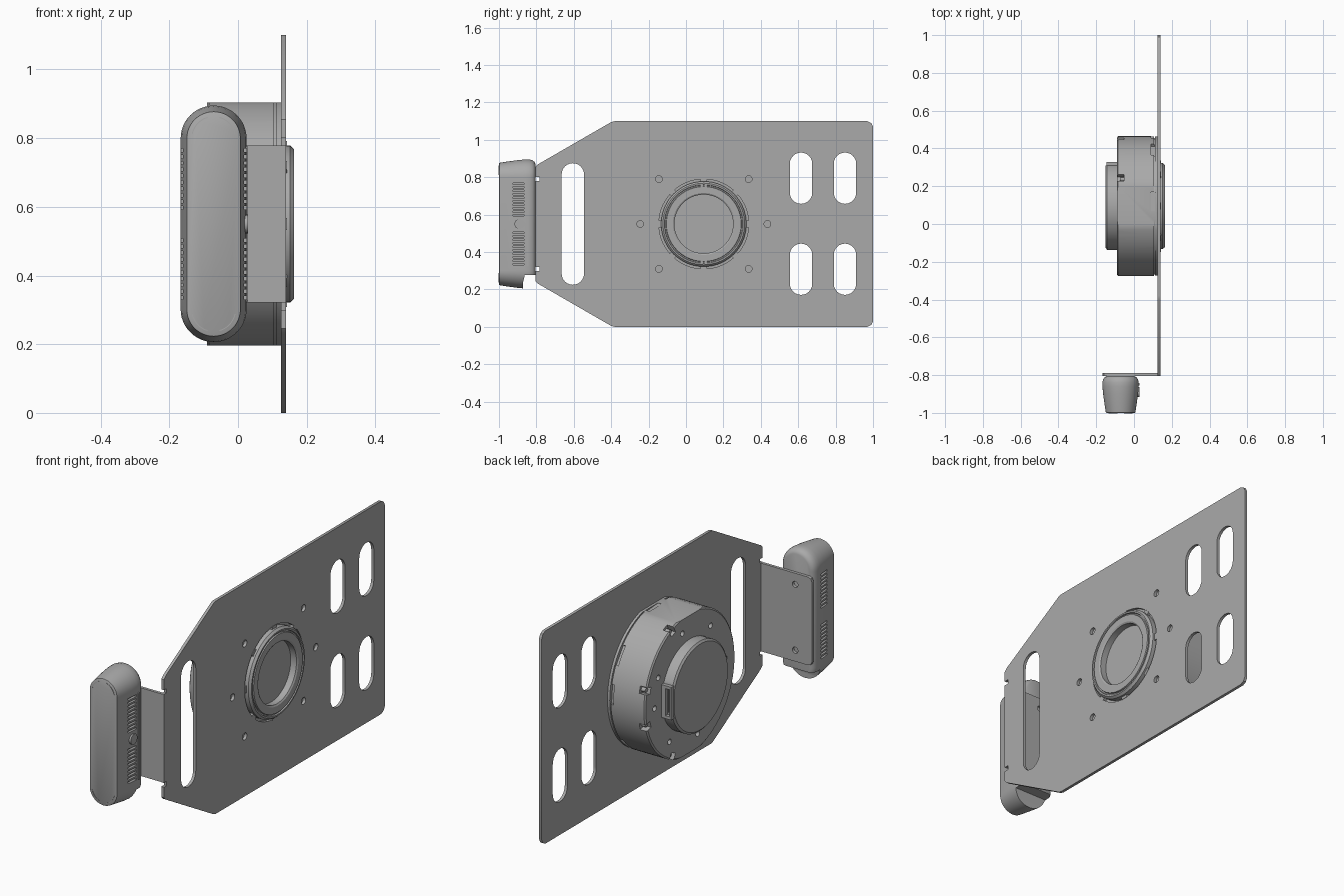
import bpy, bmesh
from math import sin, cos, pi, radians
from mathutils import Matrix, Vector

if "Cube" in bpy.data.objects:
    bpy.data.objects.remove(bpy.data.objects["Cube"])

grey = bpy.data.materials.new("mid grey")
grey.use_nodes = True
grey.diffuse_color = (0.4, 0.4, 0.4, 1)
grey.node_tree.nodes["Principled BSDF"].inputs["Base Color"].default_value = (0.4, 0.4, 0.4, 1)

HUB_Y, MID = 0.095, 0.55      # motor axis
CAM_X, CAM_HALF = -0.071, 0.249


def finish(name, bm):
    bmesh.ops.recalc_face_normals(bm, faces=bm.faces)
    mesh = bpy.data.meshes.new(name)
    bm.to_mesh(mesh)
    bm.free()
    obj = bpy.data.objects.new(name, mesh)
    bpy.context.collection.objects.link(obj)
    mesh.materials.append(grey)
    return obj


def loft(name, rings):
    """Skin a list of equal-length closed rings and cap both ends."""
    bm = bmesh.new()
    loops = [[bm.verts.new(p) for p in ring] for ring in rings]
    n = len(loops[0])
    for a, b in zip(loops, loops[1:]):
        for i in range(n):
            bm.faces.new((a[i], a[(i + 1) % n], b[(i + 1) % n], b[i]))
    bm.faces.new(loops[0])
    bm.faces.new(loops[-1])
    return finish(name, bm)


def stadium(u, v, r, half, n=12):
    """Upright rounded slot outline."""
    top = [(u + r * cos(pi * i / n), v + half + r * sin(pi * i / n)) for i in range(n + 1)]
    return top + [(2 * u - a, 2 * v - b) for a, b in top]


def circle(u, v, r, n=24):
    return [(u + r * cos(2 * pi * i / n), v + r * sin(2 * pi * i / n)) for i in range(n)]


def along_x(name, pts, a, b):
    return loft(name, [[(x, u, v) for u, v in pts] for x in (a, b)])


def along_y(name, pts, a, b):
    return loft(name, [[(u, y, v) for u, v in pts] for y in (a, b)])


def turned(name, profile, n=72):
    """Solid of revolution about the motor axis from (x, radius) pairs."""
    return loft(name, [[(x, u, v) for u, v in circle(HUB_Y, MID, r, n)] for x, r in profile])


def box(name, lo, hi, turn=None):
    bm = bmesh.new()
    bmesh.ops.create_cube(bm, size=1)
    lo, hi = Vector(lo), Vector(hi)
    bm.transform(Matrix.Translation((lo + hi) / 2) @ Matrix.Diagonal((hi - lo).to_4d()))
    if turn is not None:      # box given relative to the motor axis
        bm.transform(Matrix.Translation((0, HUB_Y, MID)) @ Matrix.Rotation(turn, 4, 'X'))
    return finish(name, bm)


def cut(obj, cutters, operation='DIFFERENCE'):
    for c in cutters:
        c.hide_render = True
        mod = obj.modifiers.new("cut", 'BOOLEAN')
        mod.operation, mod.object, mod.solver = operation, c, 'EXACT'
    bpy.context.view_layer.update()
    graph = bpy.context.evaluated_depsgraph_get()
    mesh = bpy.data.meshes.new_from_object(obj.evaluated_get(graph))
    obj.modifiers.clear()
    obj.data = mesh
    for c in cutters:
        bpy.data.objects.remove(c)


def smooth(obj, angle=30):
    bpy.ops.object.select_all(action='DESELECT')
    obj.select_set(True)
    bpy.context.view_layer.objects.active = obj
    bpy.ops.object.shade_smooth_by_angle(angle=radians(angle))


# Mounting plate with slots, bolt holes, hub opening and bend reliefs
half_outline = [(-0.805, 0.245), (-0.79, 0.23), (-0.40, 0.005), (-0.38, 0), (0.97, 0), (0.99, 0.01), (1, 0.03)]
outline = half_outline + [(y, 1.1 - z) for y, z in reversed(half_outline)]
plate = along_x("mounting_plate", outline, 0.125, 0.14)
holes = [along_x("cutter", stadium(-0.605, MID, 0.06, 0.265), 0.1, 0.2),
         along_x("cutter", circle(HUB_Y, MID, 0.24, 72), 0.1, 0.2)]
for y in (0.615, 0.85):
    for z in (0.308, 0.795):
        holes.append(along_x("cutter", stadium(y, z, 0.06, 0.077), 0.1, 0.2))
for side in (-1, 1):
    for y, z in ((0.24, 0.24), (0.24, -0.24), (0.34, 0)):
        holes.append(along_x("cutter", circle(HUB_Y + side * y, MID + z, 0.018), 0.1, 0.2))
    z = MID + side * 0.24
    holes.append(box("cutter", (0.1, -0.9, z - 0.011), (0.2, -0.782, z + 0.011)))
cut(plate, holes)
smooth(plate)

# Bent flange carrying the sensor
flange_half = [(0.139, 0.322), (-0.145, 0.322), (-0.16, 0.328), (-0.168, 0.345)]
flange = along_y("sensor_flange", flange_half + [(x, 1.1 - z) for x, z in reversed(flange_half)], -0.805, -0.79)
cut(flange, [along_y("cutter", circle(CAM_X, MID + s * 0.17, 0.016), -0.9, -0.7) for s in (-1, 1)])
smooth(flange)

# Motor drum: flattened top and bottom, rim notches and face screw holes
drum = turned("motor_drum", [(-0.09, 0.362), (-0.084, 0.37), (0.105, 0.37), (0.105, 0.362),
                             (0.112, 0.362), (0.112, 0.368), (0.125, 0.368)])
cut(drum, [box("cutter", (-0.5, -1, MID - 0.354), (0.5, 1, MID + 0.354))], 'INTERSECT')
notches = []
for a in (15, 66, 114, 165, 195, 246, 294, 345):
    t = radians(a)
    notches.append(box("cutter", (-0.2, 0.335, -0.018), (-0.052, 0.45, 0.018), t))
    notches.append(box("cutter", (0.09, 0.35, -0.05), (0.112, 0.45, 0.05), t + 0.35))
    notches.append(along_x("cutter", circle(HUB_Y + 0.29 * cos(t + 0.2), MID + 0.29 * sin(t + 0.2), 0.014, 16), -0.2, -0.06))
cut(drum, notches)
smooth(drum)

# Screws sitting in the rim notches
for a in (15, 66, 114, 165, 195, 246, 294, 345):
    t = radians(a)
    smooth(along_x("rim_screw", circle(HUB_Y + 0.347 * cos(t), MID + 0.347 * sin(t), 0.011, 16), -0.075, -0.04))

# Rear cover with connector socket
cover = turned("rear_cover", [(-0.085, 0.232), (-0.142, 0.232), (-0.15, 0.222)])
cut(cover, [box("cutter", (-0.2, 0.215, -0.2), (-0.105, 0.4, 0.2), 0),
            box("cutter", (-0.14, 0.17, -0.06), (-0.115, 0.3, 0.06), 0)])
smooth(cover)
socket = box("connector_housing", (-0.146, HUB_Y + 0.2, MID - 0.085), (-0.09, HUB_Y + 0.234, MID + 0.085))
cut(socket, [box("cutter", (-0.137, 0.21, -0.07), (-0.112, 0.3, 0.07), 0)])

# Output hub: stepped ring with a recessed centre
hub = turned("output_hub", [(0.11, 0.228), (0.152, 0.228), (0.163, 0.218), (0.163, 0.21), (0.156, 0.208),
                            (0.156, 0.202), (0.163, 0.2), (0.163, 0.165), (0.158, 0.157), (0.115, 0.157)])
smooth(hub)
for i in range(8):
    box("hub_tab", (0.12, 0.222, -0.018), (0.142, 0.242, 0.018), i * pi / 4)

# Sensor body: lofted capsule with a mount recess underneath
sections = [(-1, 0.074), (-0.998, 0.078), (-0.96, 0.084), (-0.9, 0.0925), (-0.86, 0.096), (-0.838, 0.096),
            (-0.822, 0.092), (-0.811, 0.084), (-0.805, 0.072)]
body = loft("sensor_body", [[(u, y, v) for u, v in stadium(CAM_X, MID, r, CAM_HALF, 24)] for y, r in sections])
recess = along_x("cutter", [(-0.872, 0.1), (-0.872, 0.235), (-0.862, 0.277), (-0.7, 0.277), (-0.7, 0.1)], -0.3, 0.2)
cutters = [recess]
for side in (-1, 1):
    lo, hi = sorted((CAM_X + side * 0.08, CAM_X + side * 0.2))
    for k in range(24):
        z = 0.335 + k * 0.0187
        if abs(z - MID) > 0.03:
            cutters.append(box("cutter", (lo, -0.925, z - 0.005), (hi, -0.865, z + 0.005)))
cut(body, cutters)
smooth(body, 35)

# Side button, slim side rail and front trim arcs
smooth(along_x("side_button", circle(-0.89, MID, 0.027), CAM_X + 0.07, CAM_X + 0.1))
along_x("side_rail", stadium(-0.848, MID, 0.006, 0.22), CAM_X + 0.08, CAM_X + 0.1)
for side in (-1, 1):
    for start in (0.2, 1.85):
        angles = [start + 1.09 * i / 10 for i in range(11)]
        arc = [(CAM_X + r * cos(t), MID + side * (CAM_HALF + r * sin(t)))
               for r, ts in ((0.0625, angles), (0.065, angles[::-1])) for t in ts]
        along_y("front_trim_arc", arc, -1.002, -0.996)
